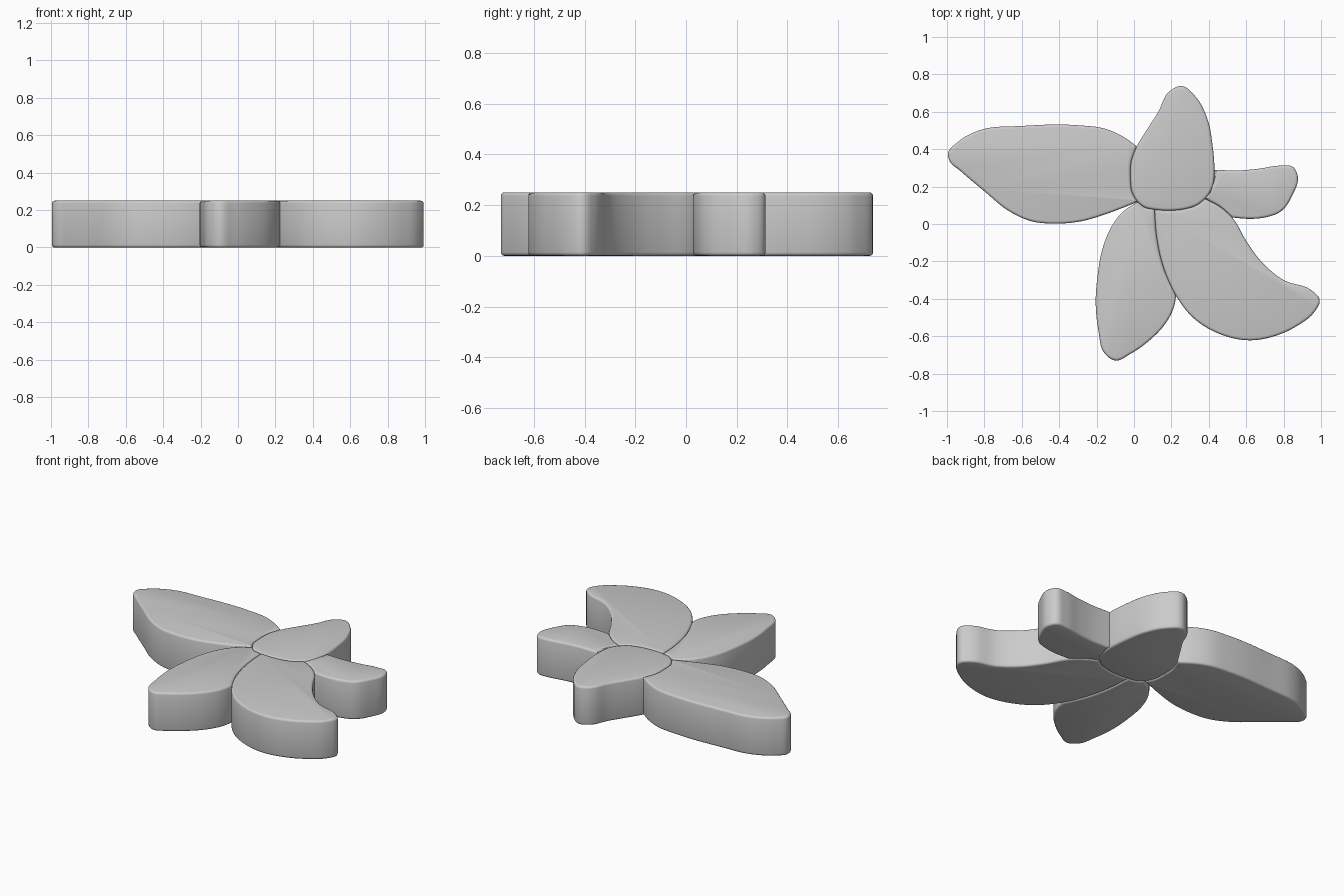
import bpy, bmesh
from mathutils import Vector

if "Cube" in bpy.data.objects:
    bpy.data.objects.remove(bpy.data.objects["Cube"])

HEIGHT, BEVEL, STEPS = 0.25, 0.014, 5


def smooth_run(pts, closed=False):
    """Hermite spline through pts, tangents scaled by chord length."""
    pts = [Vector(p) for p in pts]
    n = len(pts)

    def tangent(i):
        if not closed and i in (0, n - 1):
            j = 0 if i == 0 else n - 2
            return (pts[j + 1] - pts[j]).normalized()
        a, b, c = pts[i - 1], pts[i], pts[(i + 1) % n]
        la, lc = (b - a).length, (c - b).length
        return ((b - a) / la * lc + (c - b) / lc * la).normalized()

    out = []
    for i in range(n if closed else n - 1):
        j = (i + 1) % n
        p, q = pts[i], pts[j]
        length = (q - p).length
        m0, m1 = tangent(i) * length, tangent(j) * length
        for k in range(STEPS):
            t = k / STEPS
            out.append(p * (2*t**3 - 3*t**2 + 1) + m0 * (t**3 - 2*t**2 + t)
                       + q * (3*t**2 - 2*t**3) + m1 * (t**3 - t**2))
    return out


def petal(name, *runs):
    """Extrude an outline; several runs meet in sharp corners."""
    outline = []
    for run in runs:
        outline += smooth_run(run, closed=len(runs) == 1)
    bm = bmesh.new()
    base = bm.faces.new([bm.verts.new((p.x, p.y, 0)) for p in outline])
    top = bmesh.ops.extrude_face_region(bm, geom=[base], use_keep_orig=True)["geom"]
    bmesh.ops.translate(bm, vec=(0, 0, HEIGHT),
                        verts=[g for g in top if isinstance(g, bmesh.types.BMVert)])
    bmesh.ops.recalc_face_normals(bm, faces=bm.faces)
    rim = [e for e in bm.edges if abs(e.verts[0].co.z - e.verts[1].co.z) < 1e-4]
    bmesh.ops.bevel(bm, geom=rim, offset=BEVEL, segments=3, profile=0.5,
                    affect='EDGES', clamp_overlap=False)
    mesh = bpy.data.meshes.new(name)
    bm.to_mesh(mesh)
    bm.free()
    obj = bpy.data.objects.new(name, mesh)
    bpy.context.collection.objects.link(obj)
    mesh.shade_smooth()
    mesh.set_sharp_from_angle(angle=0.7)


# Seams shared by neighbouring petals
left_seam = [(0.015, 0.415), (-0.015, 0.33), (-0.018, 0.24), (-0.01, 0.17), (0.02, 0.118)]
low_left_seam = [(0.02, 0.118), (0.055, 0.09), (0.11, 0.077)]
low_right_seam = [(0.11, 0.077), (0.19, 0.072), (0.28, 0.082), (0.335, 0.1), (0.38, 0.135)]
right_seam = [(0.38, 0.135), (0.415, 0.185), (0.428, 0.24), (0.43, 0.29)]
lower_seam = [(0.11, 0.077), (0.12, -0.06), (0.16, -0.24), (0.225, -0.385)]
side_seam = [(0.38, 0.135), (0.46, 0.092), (0.525, 0.035)]

# Middle petal, smooth all round
petal("middle_petal",
      left_seam + low_left_seam[1:] + low_right_seam[1:] + right_seam[1:]
      + [(0.42, 0.42), (0.39, 0.57), (0.33, 0.68), (0.25, 0.738), (0.19, 0.71),
         (0.13, 0.6), (0.06, 0.49)])

# Long left petal
petal("left_petal", left_seam,
      [(0.02, 0.118), (-0.15, 0.053), (-0.28, 0.015), (-0.42, 0.002), (-0.55, 0.015),
       (-0.67, 0.07), (-0.8, 0.175), (-0.93, 0.285), (-0.985, 0.335), (-0.995, 0.375),
       (-0.94, 0.44), (-0.83, 0.5), (-0.6, 0.524), (-0.3, 0.528), (-0.15, 0.508),
       (-0.05, 0.462), (0.015, 0.415)])

# Small right petal
petal("right_petal", right_seam,
      [(0.43, 0.29), (0.55, 0.286), (0.67, 0.296), (0.78, 0.312), (0.85, 0.305),
       (0.875, 0.26), (0.845, 0.15), (0.79, 0.07), (0.7, 0.035), (0.6, 0.028), (0.525, 0.035)],
      side_seam[::-1])

# Large curved lower right petal
petal("lower_right_petal", low_right_seam, side_seam[:-1] +
      [(0.525, 0.035), (0.6, -0.09), (0.68, -0.2), (0.8, -0.3), (0.95, -0.355),
       (0.993, -0.405), (0.965, -0.47), (0.88, -0.54), (0.76, -0.597), (0.62, -0.622),
       (0.45, -0.585), (0.32, -0.505), (0.225, -0.385), (0.16, -0.24), (0.12, -0.06),
       (0.11, 0.077)])

# Lower left petal
petal("lower_left_petal", low_left_seam, lower_seam,
      [(0.225, -0.385), (0.215, -0.44), (0.17, -0.53), (0.08, -0.625), (-0.02, -0.695),
       (-0.1, -0.73), (-0.155, -0.695), (-0.19, -0.57), (-0.205, -0.42), (-0.195, -0.28),
       (-0.165, -0.12), (-0.115, -0.005), (-0.06, 0.065), (0.02, 0.118)])
